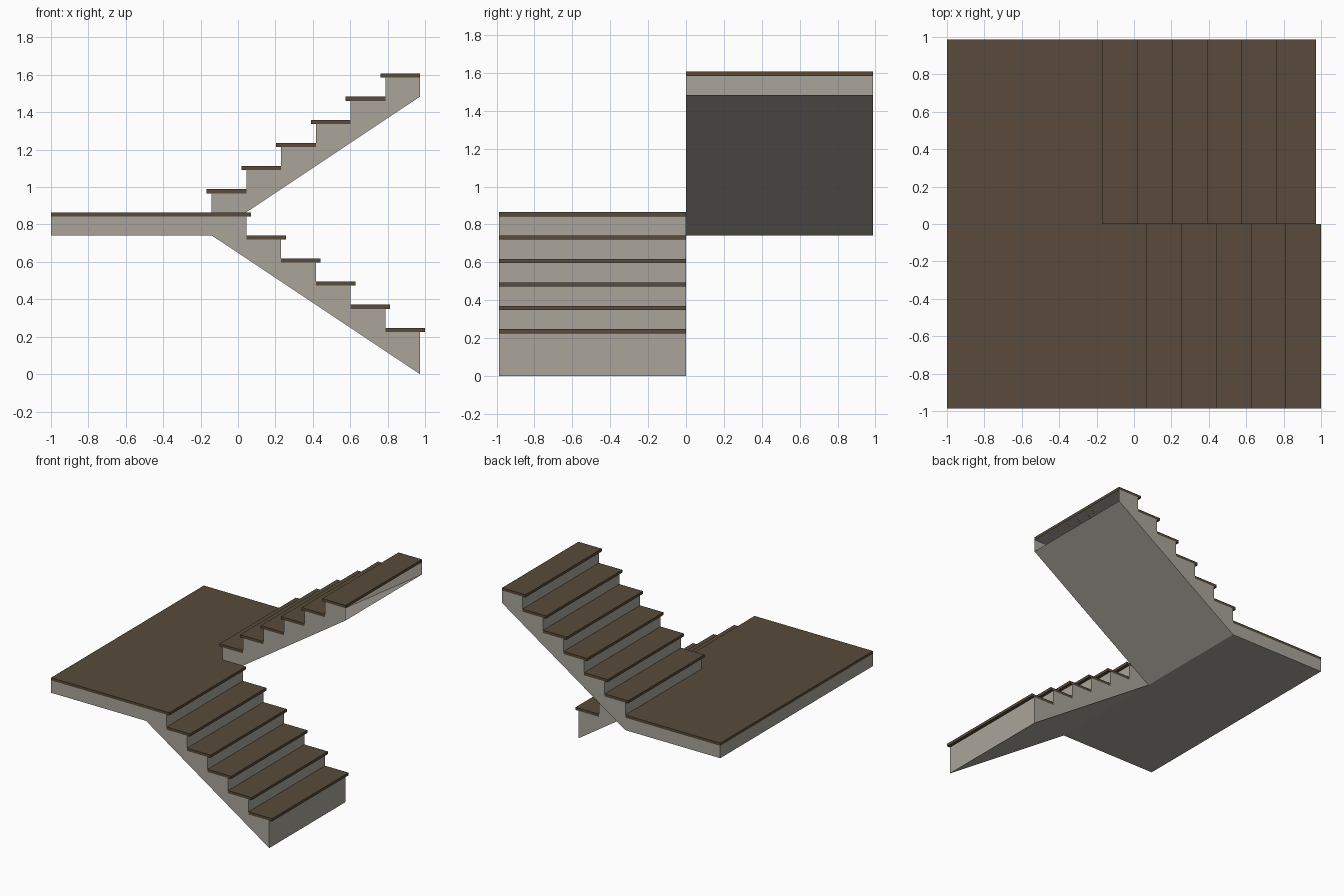
import bpy, bmesh

if "Cube" in bpy.data.objects:
    bpy.data.objects.remove(bpy.data.objects["Cube"])

RISE, GO, THICK, NOSE = 0.1236, 0.1857, 0.022, 0.026
END = 0.973            # x of the outer end of both flights
HALF = 0.986           # half of the total width
LAND_TOP = 7 * RISE
LAND_BOT = 0.742
JOIN = END - 6 * GO    # x where the landing slab meets both soffits


def material(name, col):
    m = bpy.data.materials.new(name)
    m.diffuse_color = (*col, 1)
    m.use_nodes = True
    m.node_tree.nodes["Principled BSDF"].inputs["Base Color"].default_value = m.diffuse_color
    return m


concrete = material("warm grey concrete", (0.40, 0.375, 0.325))
wood = material("dark brown wood", (0.098, 0.069, 0.043))


def prism(name, pts, y0, y1, mat, axis="y", skip=()):
    """Extrude an outline along y (points are x,z) or z (points are x,y);
    side faces listed in skip are left open."""
    bm = bmesh.new()
    def ring(d):
        return [bm.verts.new((a, d, b) if axis == "y" else (a, b, d)) for a, b in pts]
    r0, r1 = ring(y0), ring(y1)
    bm.faces.new(r0)
    bm.faces.new(r1[::-1])
    n = len(pts)
    for i in range(n):
        if i not in skip:
            j = (i + 1) % n
            bm.faces.new((r0[j], r0[i], r1[i], r1[j]))
    bmesh.ops.recalc_face_normals(bm, faces=bm.faces[:])
    me = bpy.data.meshes.new(name)
    bm.to_mesh(me)
    bm.free()
    me.materials.append(mat)
    ob = bpy.data.objects.new(name, me)
    bpy.context.collection.objects.link(ob)
    return ob


def board(name, x0, x1, y0, y1, top):
    prism(name, [(x0, top - THICK), (x1, top - THICK), (x1, top), (x0, top)], y0, y1, wood)


# Lower flight with its half of the landing, as one stepped side profile
lower = [(-1, LAND_BOT), (JOIN, LAND_BOT), (END, 0.0)]
for i in range(6):
    x, z = END - i * GO, (i + 2) * RISE - THICK
    lower += [(x, z), (x - GO if i < 5 else -1, z)]
prism_pts = lower
prism("lower_flight", prism_pts, -HALF, 0, concrete)

# Back half of the landing
prism("landing_slab", [(-1, LAND_BOT), (JOIN, LAND_BOT),
                       (JOIN, LAND_TOP - THICK), (-1, LAND_TOP - THICK)],
      0, HALF, concrete, skip=(1,))

# Upper flight, open at its top end
upper = [(JOIN, LAND_BOT), (END, LAND_BOT + 6 * RISE)]
for i in range(6):
    x, z = END - i * GO, (13 - i) * RISE - THICK
    upper += [(x, z), (x - GO, z)]
prism("upper_flight", upper, 0, HALF, concrete, skip=(1,))

# L-shaped landing floor board
nose = JOIN + GO + NOSE
prism("landing_floor", [(-1, -HALF), (nose, -HALF), (nose, 0), (JOIN, 0),
                        (JOIN, HALF), (-1, HALF)],
      LAND_TOP - THICK, LAND_TOP, wood, axis="z")

# Treads of both flights, each with a small nosing
for i in range(5):
    x = END - i * GO
    board(f"lower_tread_{i + 1}", x - GO, x + NOSE, -HALF, 0, (i + 2) * RISE)
for i in range(6):
    x = JOIN + i * GO
    board(f"upper_tread_{i + 1}", x - NOSE, x + GO, 0, HALF, (i + 8) * RISE)
